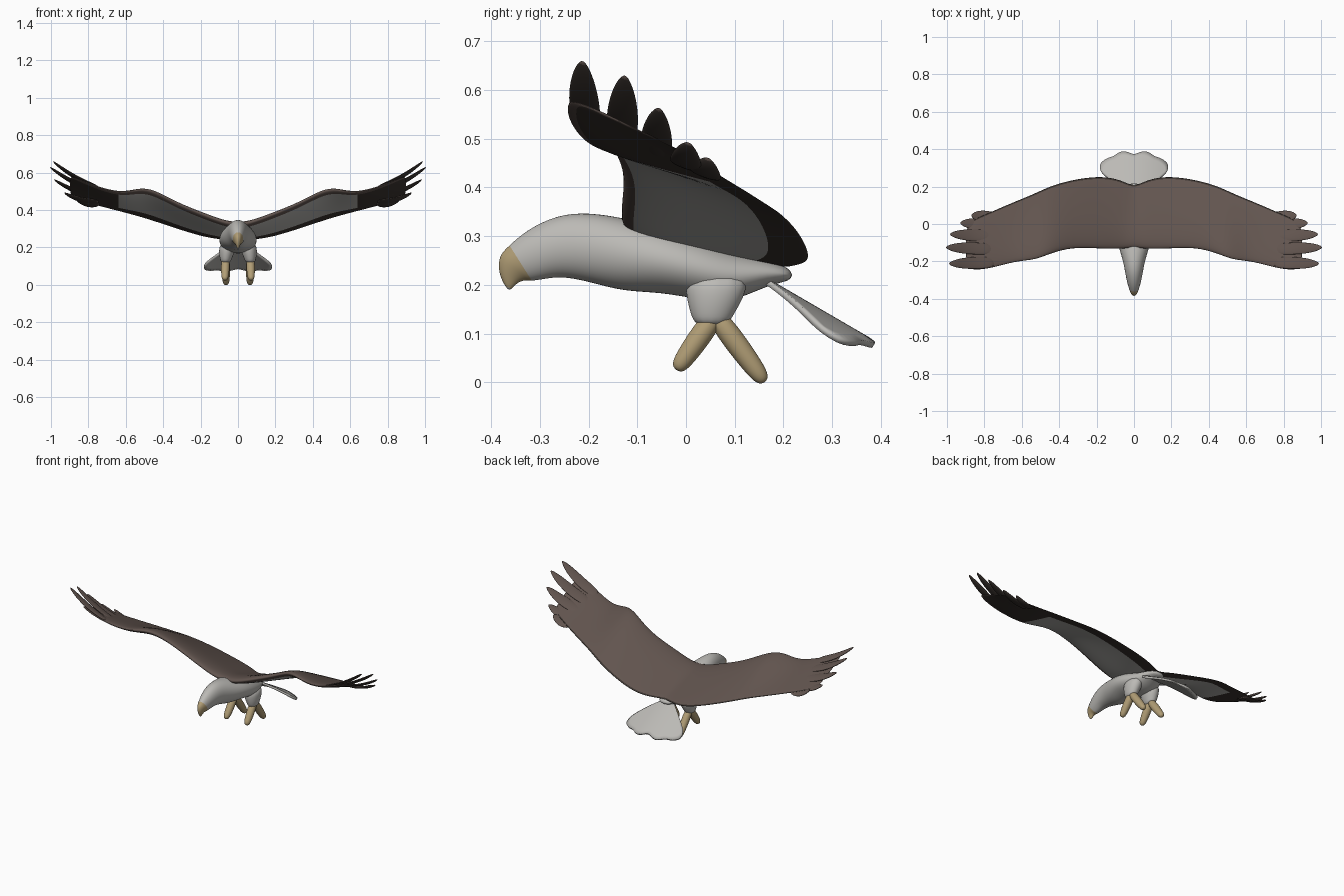
import bpy, bmesh, math
from mathutils import Vector

cube = bpy.data.objects.get("Cube")
if cube:
    bpy.data.objects.remove(cube)


def material(name, rgb):
    m = bpy.data.materials.new(name)
    m.use_nodes = True
    m.diffuse_color = (*rgb, 1)
    m.node_tree.nodes["Principled BSDF"].inputs["Base Color"].default_value = (*rgb, 1)
    return m


WHITE = material("pale_grey_plumage", (0.5, 0.49, 0.465))
BROWN = material("brown_plumage", (0.122, 0.09, 0.078))
DARK = material("dark_underwing", (0.05, 0.039, 0.033))
TAN = material("tan_horn", (0.44, 0.34, 0.18))


def loft(name, rings, mats, rule=lambda i, k: 0, mirror=False, caps=(True, True)):
    """Skin closed rings of points, then smooth; rule picks a material per face."""
    bm = bmesh.new()
    rows = [[bm.verts.new(p) for p in ring] for ring in rings]
    n = len(rows[0])
    for i in range(len(rows) - 1):
        for k in range(n):
            j = (k + 1) % n
            f = bm.faces.new((rows[i][k], rows[i][j], rows[i + 1][j], rows[i + 1][k]))
            f.material_index = rule(i, k)
    for row, cap in zip((rows[0], rows[-1]), caps):
        if cap:
            bm.faces.new(row)
    bmesh.ops.recalc_face_normals(bm, faces=bm.faces)
    return finish(name, bm, mats, mirror)


def finish(name, bm, mats, mirror):
    me = bpy.data.meshes.new(name)
    bm.to_mesh(me)
    bm.free()
    for m in mats:
        me.materials.append(m)
    for p in me.polygons:
        p.use_smooth = True
    ob = bpy.data.objects.new(name, me)
    bpy.context.scene.collection.objects.link(ob)
    if mirror:
        mod = ob.modifiers.new("mirror", 'MIRROR')
        mod.use_clip = True
    sub = ob.modifiers.new("smooth", 'SUBSURF')
    sub.levels = sub.render_levels = 2
    return ob


def ellipse(c, u, v, n=12):
    c, u, v = Vector(c), Vector(u), Vector(v)
    return [c + u * math.cos(2 * math.pi * k / n) + v * math.sin(2 * math.pi * k / n)
            for k in range(n)]


# Head and body: centre y, centre z, half width, lean in y, half height
body = [(-.365, .190, .004, -.004, .003), (-.365, .215, .013, -.021, .008),
        (-.355, .235, .022, -.031, .026), (-.343, .243, .028, -.023, .037),
        (-.31, .262, .039, -.02, .052), (-.26, .281, .049, -.005, .066),
        (-.2, .278, .06, 0, .074), (-.13, .262, .083, 0, .079),
        (-.05, .252, .104, 0, .07), (.03, .232, .105, 0, .066),
        (.1, .215, .09, 0, .052), (.17, .226, .06, 0, .026), (.22, .22, .035, 0, .012)]
loft("body", [ellipse((0, y, z), (w, 0, 0), (0, ly, h)) for y, z, w, ly, h in body],
     [WHITE, TAN], lambda i, k: 1 if i < 3 else 0)

# Wings: x, leading y and z, trailing y and z, thickness
stations = [(0, -.13, .325, .2, .235, .03), (.06, -.14, .328, .235, .24, .03),
            (.17, -.14, .37, .262, .25, .03), (.33, -.13, .435, .24, .30, .028),
            (.45, -.165, .505, .205, .34, .03), (.53, -.2, .515, .165, .365, .025),
            (.63, -.203, .485, .125, .392, .018), (.78, -.248, .535, .06, .43, .013),
            (.87, -.25, .575, .02, .46, .008), (.9, -.235, .585, -.01, .475, .004)]
CHORD = [(0, 0), (.06, .7), (.25, 1), (.5, .75), (.8, .35), (1, .08)]


def wing_section(x, yl, zl, yt, zt, th):
    def at(t, h):
        return (x, yl + (yt - yl) * t, zl + (zt - zl) * t + h)
    top = [at(t, th * f) for t, f in CHORD]
    low = [at(t, -th * .7 * f) for t, f in reversed(CHORD[1:])]
    return top + low


def wing_colour(i, k):
    if k < 5:
        return 0
    inner_front = 7 <= k < 10 and stations[i][0] < .6
    return 2 if inner_front else (0 if k == 10 else 1)


loft("wings", [wing_section(*s) for s in stations], [BROWN, DARK, WHITE],
     wing_colour, mirror=True, caps=(False, True))

# Flight feathers spread at the wing tips: root y, tip
feathers = [(-.205, (.99, -.212, .66)), (-.135, (1.007, -.125, .63)),
            (-.065, (.985, -.055, .563)), (-.005, (.93, .005, .492)),
            (.035, (.87, .045, .46))]
for n, (ry, tip) in enumerate(feathers):
    root, tip = Vector((.74, ry, .53 - .36 * (ry + .24))), Vector(tip)
    rings = []
    for t, w in ((0, .03), (.35, .036), (.65, .034), (.88, .022), (1, .005)):
        c = root.lerp(tip, t)
        c.z -= .07 * t * (1 - t)
        rings.append(ellipse(c, (0, w, -.36 * w), (0, .001, .008 if t < 1 else .003), 8))
    loft(f"tip_feather_{n + 1}", rings, [BROWN, DARK],
         lambda i, k: 0 if k < 4 else 1, mirror=True)

# Tail: a drooping fan with a notch in the middle
bm = bmesh.new()
STEPS, ROWS = 16, 5
grid = []
for a in range(STEPS + 1):
    s = a / STEPS * 2 - 1
    ang = s * math.radians(53)
    reach = .255 - .03 * max(0, 1 - abs(s) * 5) - .012 * max(0, 1 - abs(abs(s) - .5) * 7)
    reach -= .03 * max(0, abs(s) - .88) / .12
    line = []
    for r in range(ROWS + 1):
        d = .02 + (reach - .02) * r / ROWS
        x, y = d * math.sin(ang), .14 + d * math.cos(ang)
        line.append(bm.verts.new((x, y, .217 - .58 * (y - .15) - 1.1 * x * x)))
    grid.append(line)
for a in range(STEPS):
    for r in range(ROWS):
        bm.faces.new((grid[a][r], grid[a + 1][r], grid[a + 1][r + 1], grid[a][r + 1]))
bmesh.ops.recalc_face_normals(bm, faces=bm.faces)
tail = finish("tail", bm, [WHITE], False)
tail.modifiers["smooth"].levels = tail.modifiers["smooth"].render_levels = 1
solid = tail.modifiers.new("thickness", 'SOLIDIFY')
solid.thickness = .012
solid.offset = 0

# Thighs
thigh = [(.055, .065, .225, .045, .07), (.06, .06, .175, .044, .062),
         (.065, .054, .14, .033, .046), (.066, .052, .115, .024, .034)]
loft("thighs", [ellipse((x, y, z), (rx, 0, 0), (0, ry, 0)) for x, y, z, rx, ry in thigh],
     [WHITE], mirror=True)


# Forked feet
def toe(name, start, end, radii):
    start, end = Vector(start), Vector(end)
    side = Vector((1, 0, 0))
    across = side.cross(end - start).normalized()
    steps = (0, .4, .75, .93, 1)
    rings = [ellipse(start.lerp(end, t), side * r, across * r, 10)
             for t, r in zip(steps, radii)]
    loft(name, rings, [TAN], mirror=True)


toe("front_toes", (.066, .065, .145), (.07, -.02, .025), (.022, .025, .022, .018, .008))
toe("rear_toes", (.066, .055, .145), (.064, .162, 0), (.022, .025, .022, .018, .008))
